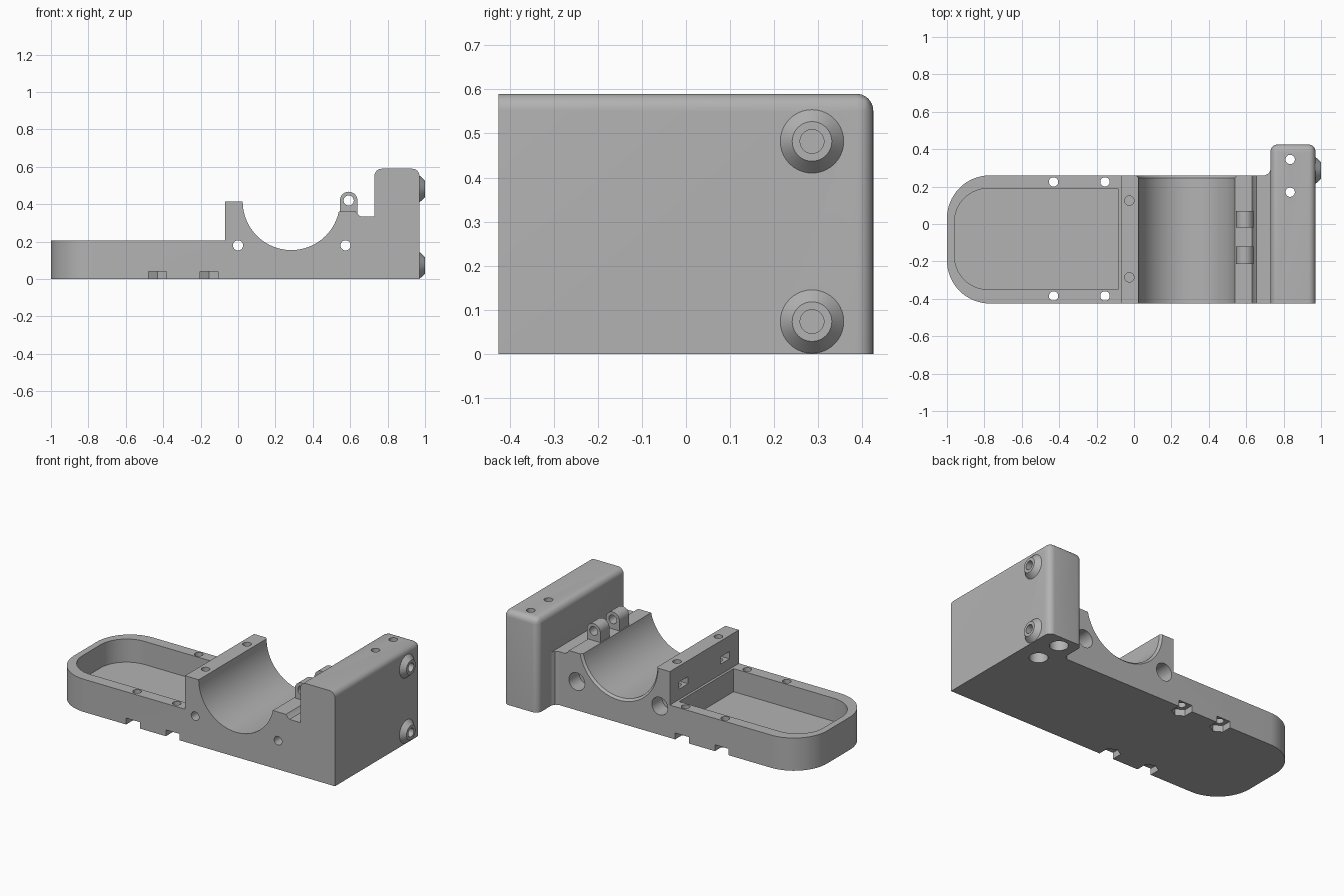
import bpy
import bmesh
from math import sin, cos, pi

if "Cube" in bpy.data.objects:
    bpy.data.objects.remove(bpy.data.objects["Cube"])

grey = bpy.data.materials.new("plain grey")
grey.use_nodes = True
COLOUR = (0.45, 0.45, 0.45, 1)
grey.diffuse_color = COLOUR
grey.node_tree.nodes["Principled BSDF"].inputs["Base Color"].default_value = COLOUR

PLACE = {
    "X": lambda a, b, d: (d, a, b),
    "Y": lambda a, b, d: (a, d, b),
    "Z": lambda a, b, d: (a, b, d),
}


def disc(a, b, r, n=40):
    return [(a + r * cos(2 * pi * i / n), b + r * sin(2 * pi * i / n)) for i in range(n)]


def rect(a0, a1, b0, b1):
    return [(a0, b0), (a1, b0), (a1, b1), (a0, b1)]


def prism(name, outline, axis, lo, hi, end=None, rounded=None, radius=0.0, segments=8):
    """Extrude an outline along an axis; end tapers it, rounded picks edges to round."""
    bm = bmesh.new()
    put = PLACE[axis]
    first = [bm.verts.new(put(a, b, lo)) for a, b in outline]
    last = [bm.verts.new(put(a, b, hi)) for a, b in (end or outline)]
    bm.faces.new(first)
    bm.faces.new(last)
    n = len(first)
    for i in range(n):
        j = (i + 1) % n
        bm.faces.new((first[i], first[j], last[j], last[i]))
    if rounded:
        edges = [e for e in bm.edges if rounded(e.verts[0].co, e.verts[1].co)]
        bmesh.ops.bevel(bm, geom=edges, offset=radius, segments=segments,
                        profile=0.5, affect="EDGES")
    bmesh.ops.recalc_face_normals(bm, faces=bm.faces)
    mesh = bpy.data.meshes.new(name)
    bm.to_mesh(mesh)
    bm.free()
    mesh.materials.append(grey)
    obj = bpy.data.objects.new(name, mesh)
    bpy.context.collection.objects.link(obj)
    return obj


def combine(target, tool, operation):
    mod = target.modifiers.new(operation, "BOOLEAN")
    mod.operation = operation
    mod.solver = "EXACT"
    mod.object = tool
    with bpy.context.temp_override(object=target, active_object=target,
                                   selected_objects=[target]):
        bpy.ops.object.modifier_apply(modifier=mod.name)
    bpy.data.objects.remove(tool)


def add(*args, **kw):
    combine(body, prism("added part", *args, **kw), "UNION")


def cut(*args, **kw):
    combine(body, prism("cutter", *args, **kw), "DIFFERENCE")


FRONT, BACK = -0.425, 0.26

# Long base with tray, ridge and hinge shelf
side = [(-1, 0), (0.8, 0), (0.8, 0.335), (0.655, 0.335), (0.642, 0.345), (0.63, 0.36),
        (0.1, 0.36), (0.1, 0.415), (-0.07, 0.415), (-0.07, 0.205), (-1, 0.205)]
body = prism("clamp_base", side, "Y", FRONT, BACK, radius=0.23, segments=16,
             rounded=lambda p, q: p.x < -0.99 and q.x < -0.99 and abs(p.y - q.y) < 0.01)

# Cradle with a chamfered back rim
cut(disc(0.285, 0.415, 0.26, 96), "Y", -0.6, 0.5)
cut(disc(0.285, 0.415, 0.26, 96), "Y", 0.247, 0.267, end=disc(0.285, 0.415, 0.28, 96))

# Tray pocket
cut(rect(-0.96, -0.085, -0.35, 0.19), "Z", 0.06, 0.3, radius=0.18, segments=16,
    rounded=lambda p, q: p.x < -0.95 and q.x < -0.95 and abs(p.y - q.y) < 0.01)

# Tall end block, rounded except at its front face and underside
block = prism(
    "end_block", rect(0.73, 0.97, FRONT, 0.425), "Z", 0, 0.59, radius=0.038,
    rounded=lambda p, q: (p.z > 0.5 and q.z > 0.5 and max(p.y, q.y) > 0)
    or (p.y > 0 and q.y > 0 and abs(p.z - q.z) > 0.1))
combine(body, block, "UNION")

# Corner web between base and end block
add([(0.69, 0.25), (0.70, 0.26), (0.72, 0.27), (0.73, 0.29), (0.75, 0.29), (0.75, 0.25)],
    "Z", 0, 0.335)

# Hinge lugs
HX, HZ, HR = 0.592, 0.42, 0.047
arch = [(HX + HR * cos(pi * i / 16), HZ + HR * sin(pi * i / 16)) for i in range(17)]
arch += [(HX - HR, 0.32), (HX + HR, 0.32)]
for y0, y1 in ((-0.02, 0.07), (-0.215, -0.12)):
    add(arch, "Y", y0, y1)
cut(disc(HX, HZ, 0.027), "Y", -0.3, 0.2)

# Conical bosses with sockets
for z in (0.073, 0.482):
    add(disc(0.286, z, 0.072), "X", 0.97, 1.0, end=disc(0.286, z, 0.045))
    cut(disc(0.286, z, 0.027), "X", 0.92, 1.1)

# Cross holes, wide at the back
for x in (0.0, 0.575):
    cut(disc(x, 0.18, 0.027), "Y", -0.6, 0.5)
    cut(disc(x, 0.18, 0.055), "Y", 0.16, 0.5)

# Vertical holes in the end block, wide at the underside
for y in (0.17, 0.345):
    cut(disc(0.835, y, 0.025), "Z", -0.1, 0.7)
    cut(disc(0.835, y, 0.053), "Z", -0.1, 0.1)

# Tray screw holes with pointed nut slots below
for x in (-0.43, -0.155):
    for y, s in ((-0.385, 1), (0.225, -1)):
        cut(disc(x, y, 0.025), "Z", -0.1, 0.3)
        cut([(x - 0.048, y - s * 0.1), (x + 0.048, y - s * 0.1), (x + 0.048, y + s * 0.027),
             (x, y + s * 0.055), (x - 0.048, y + s * 0.027)], "Z", -0.1, 0.04)

# Ridge screw holes with nut slots in the tray side
for y in (-0.285, 0.125):
    cut(disc(-0.025, y, 0.025), "Z", 0.23, 0.5)
    cut([(-0.2, y - 0.045), (0.0, y - 0.045), (0.027, y), (0.0, y + 0.045),
         (-0.2, y + 0.045)], "Z", 0.27, 0.315)

# Smooth curved walls, crisp edges
bpy.ops.object.select_all(action="DESELECT")
body.select_set(True)
bpy.context.view_layer.objects.active = body
bpy.ops.object.shade_smooth_by_angle(angle=pi / 7)
